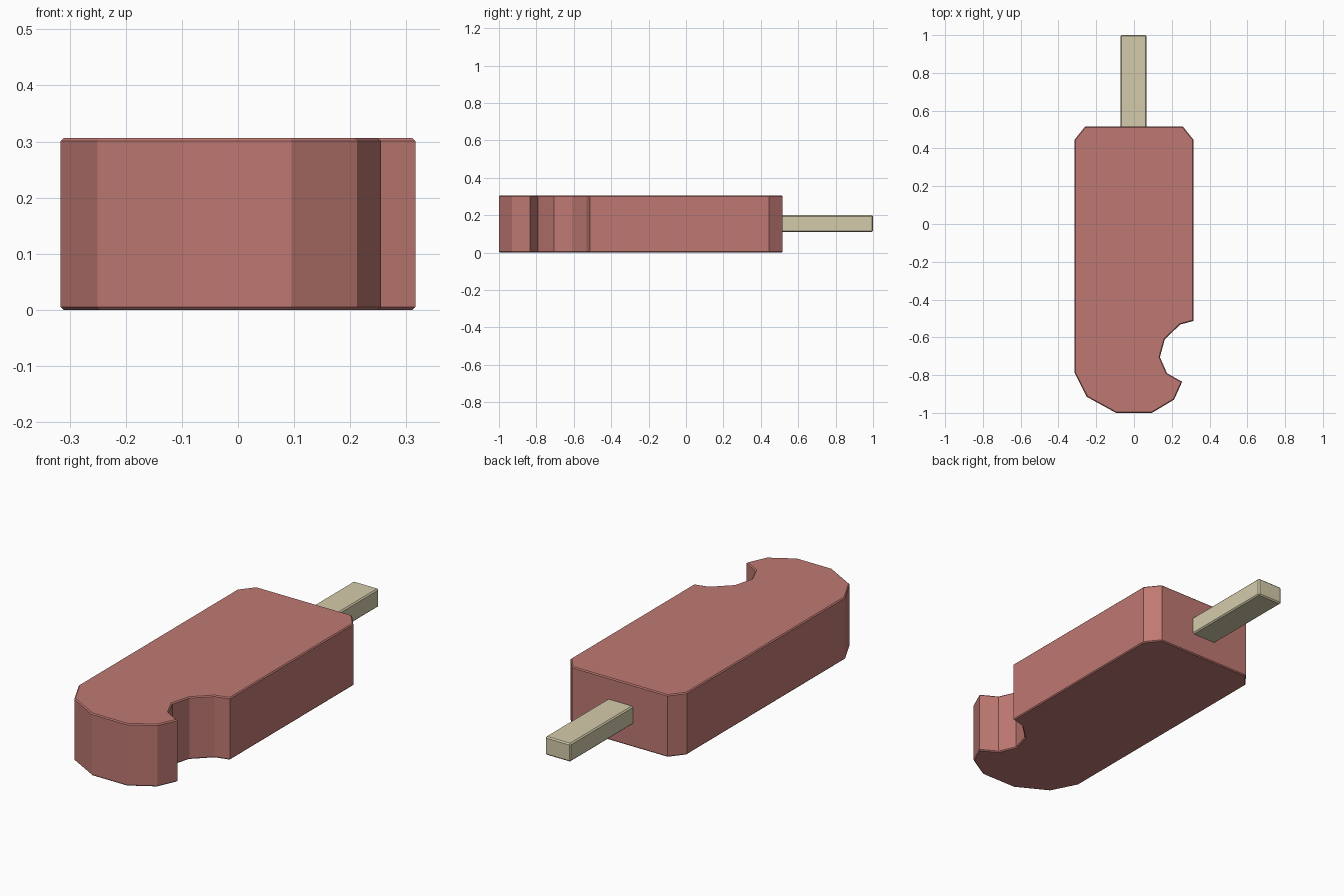
import bpy
import bmesh

cube = bpy.data.objects.get("Cube")
if cube:
    bpy.data.objects.remove(cube, do_unlink=True)


def material(name, rgb):
    mat = bpy.data.materials.new(name)
    mat.use_nodes = True
    colour = (*rgb, 1.0)
    mat.diffuse_color = colour
    mat.node_tree.nodes["Principled BSDF"].inputs["Base Color"].default_value = colour
    return mat


def slab(name, outline, bottom, top, bevel, mat, rim_only):
    """Extrude an outline upwards and chamfer its edges."""
    bm = bmesh.new()
    base = bm.faces.new([bm.verts.new((x, y, bottom)) for x, y in outline])
    grown = bmesh.ops.extrude_face_region(bm, geom=[base], use_keep_orig=True)
    for item in grown["geom"]:
        if isinstance(item, bmesh.types.BMVert):
            item.co.z = top
    bmesh.ops.recalc_face_normals(bm, faces=bm.faces[:])
    edges = [e for e in bm.edges
             if not rim_only or abs(e.verts[0].co.z - e.verts[1].co.z) < 0.001]
    bmesh.ops.bevel(bm, geom=edges, offset=bevel, segments=1,
                    affect='EDGES', clamp_overlap=True)
    mesh = bpy.data.meshes.new(name)
    bm.to_mesh(mesh)
    bm.free()
    mesh.materials.append(mat)
    obj = bpy.data.objects.new(name, mesh)
    bpy.context.collection.objects.link(obj)
    return obj


ice_red = material("berry_ice", (0.52, 0.19, 0.17))
wood = material("pale_wood", (0.66, 0.60, 0.41))

# Frozen bar: clipped shoulders, faceted round tip and a bite on the left
bar_outline = [
    (-0.26, 0.515), (-0.316, 0.445), (-0.316, -0.785), (-0.25, -0.915),
    (-0.095, -1.0), (0.095, -1.0), (0.212, -0.93), (0.255, -0.835),
    (0.175, -0.79), (0.137, -0.705), (0.163, -0.61), (0.245, -0.532),
    (0.316, -0.513), (0.316, 0.445), (0.26, 0.515),
]
slab("ice_bar", bar_outline, 0.0, 0.306, 0.005, ice_red, True)

# Wooden stick
stick_outline = [(-0.071, 0.45), (0.067, 0.45), (0.067, 1.0), (-0.071, 1.0)]
slab("stick", stick_outline, 0.11, 0.20, 0.006, wood, False)
